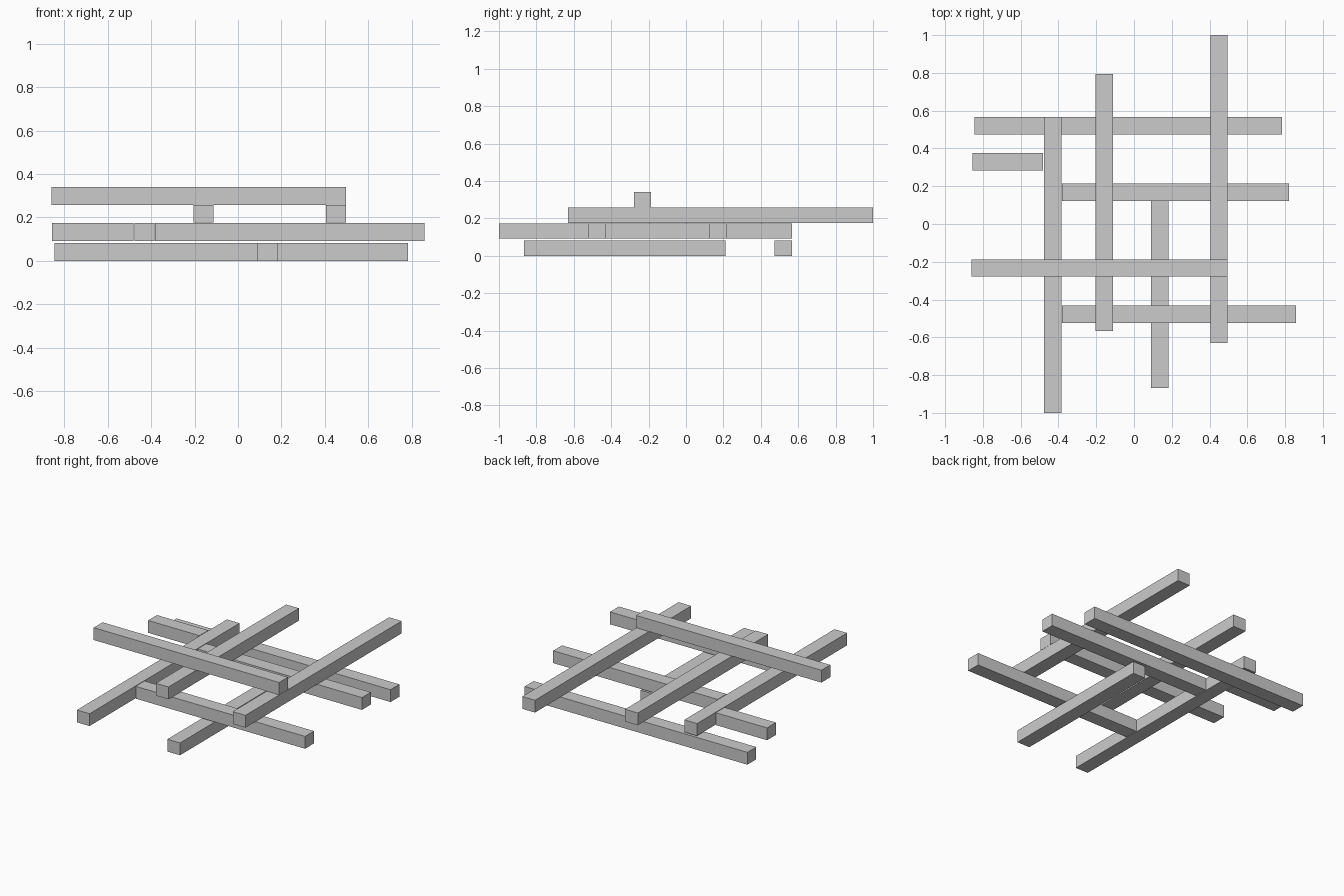
import bpy

if "Cube" in bpy.data.objects:
    bpy.data.objects.remove(bpy.data.objects["Cube"])

W = 0.0925   # beam width
H = 0.0815   # beam height
LEVELS = [0.0, 0.092, 0.176, 0.2585]   # underside of each layer


def beam(name, axis, start, end, across, level):
    """Square beam along an axis, centred at 'across' on the other axis."""
    mid, length = (start + end) / 2, end - start
    x, y, sx, sy = (mid, across, length, W) if axis == 'x' else (across, mid, W, length)
    bpy.ops.mesh.primitive_cube_add(size=1, location=(x, y, LEVELS[level] + H / 2))
    ob = bpy.context.object
    ob.name = name
    ob.scale = (sx, sy, H)
    bpy.ops.object.transform_apply(location=False, rotation=False, scale=True)


# Ground layer
beam("ground_beam_back", 'x', -0.845, 0.783, 0.52, 0)
beam("ground_beam_front", 'y', -0.867, 0.212, 0.137, 0)

# Second layer
beam("second_beam_long", 'y', -1.0, 0.566, -0.431, 1)
beam("second_beam_middle", 'x', -0.381, 0.82, 0.169, 1)
beam("second_beam_front", 'x', -0.381, 0.857, -0.477, 1)
beam("second_beam_short", 'x', -0.856, -0.481, 0.33, 1)

# Third layer
beam("third_beam_left", 'y', -0.566, 0.795, -0.158, 2)
beam("third_beam_right", 'y', -0.631, 1.0, 0.45, 2)

# Top beam
beam("top_beam", 'x', -0.859, 0.496, -0.233, 3)
